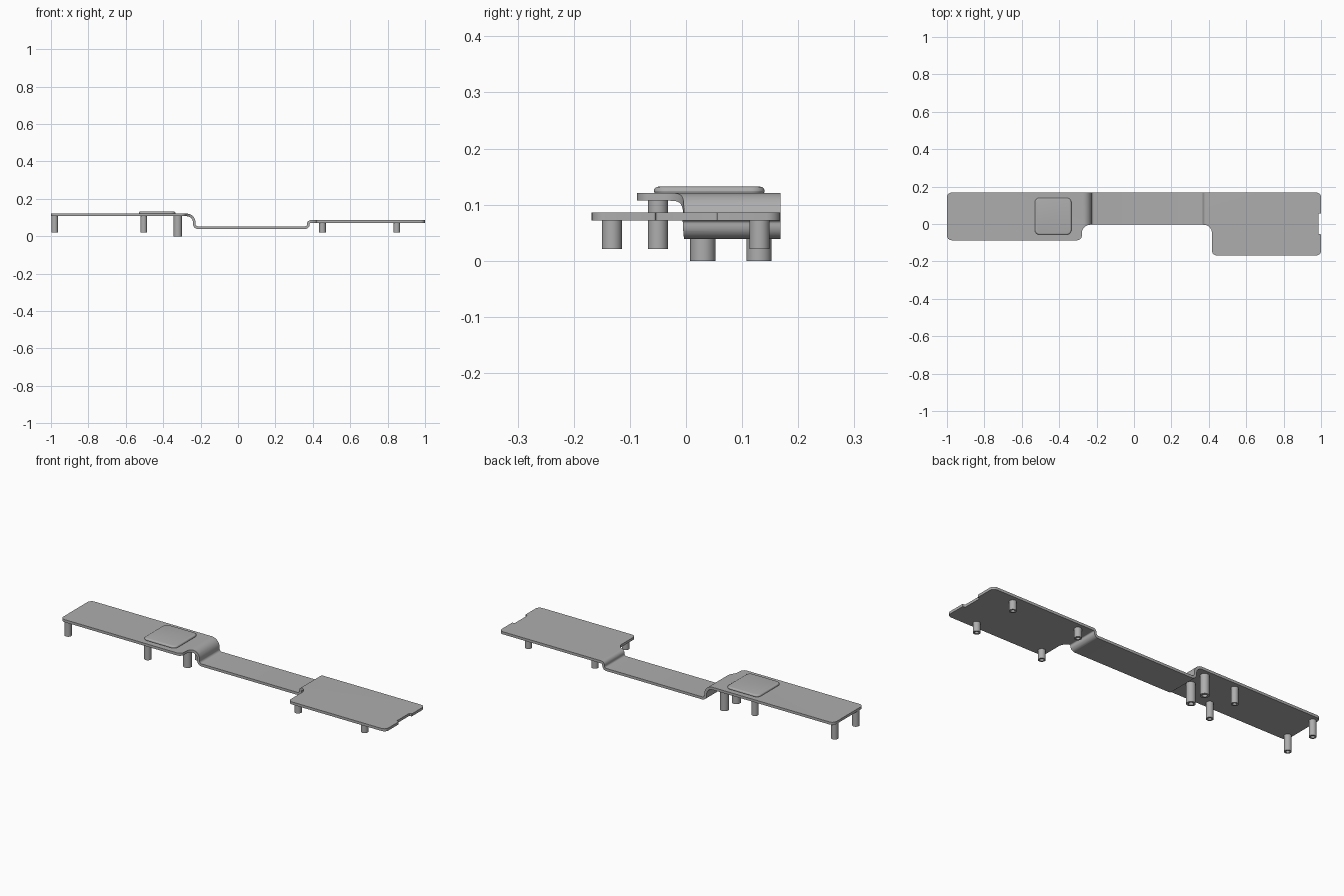
import bpy, bmesh, math
from mathutils import Vector

cube = bpy.data.objects.get("Cube")
if cube:
    bpy.data.objects.remove(cube)

GREY = bpy.data.materials.new("satin_grey")
GREY.use_nodes = True
GREY.diffuse_color = (0.42, 0.42, 0.42, 1)
GREY.node_tree.nodes["Principled BSDF"].inputs["Base Color"].default_value = (0.42, 0.42, 0.42, 1)


def rounded(corners, steps=8):
    """Closed outline from (u, v, radius) corners, with arcs at the corners."""
    out = []
    for i, (u, v, r) in enumerate(corners):
        p = Vector((u, v))
        if r == 0:
            out.append(p)
            continue
        a = (Vector(corners[i - 1][:2]) - p).normalized()
        b = (Vector(corners[(i + 1) % len(corners)][:2]) - p).normalized()
        c = p + (a + b) * r          # all corners are right angles
        for k in range(steps + 1):
            t = k / steps * math.pi / 2
            out.append(c - b * r * math.cos(t) - a * r * math.sin(t))
    return out


def extrude(name, outline, to3d, push):
    bm = bmesh.new()
    face = bm.faces.new([bm.verts.new(to3d(p)) for p in outline])
    res = bmesh.ops.extrude_face_region(bm, geom=[face])
    bmesh.ops.translate(bm, vec=push, verts=[g for g in res["geom"] if isinstance(g, bmesh.types.BMVert)])
    bmesh.ops.recalc_face_normals(bm, faces=bm.faces)
    return finish(name, bm)


def finish(name, bm):
    mesh = bpy.data.meshes.new(name)
    bm.to_mesh(mesh)
    bm.free()
    mesh.materials.append(GREY)
    obj = bpy.data.objects.new(name, mesh)
    bpy.context.collection.objects.link(obj)
    return obj


def apply_modifier(obj, mod):
    bpy.context.view_layer.objects.active = obj
    bpy.ops.object.modifier_apply(modifier=mod.name)


def smooth(obj):
    bpy.ops.object.select_all(action="DESELECT")
    obj.select_set(True)
    bpy.context.view_layer.objects.active = obj
    bpy.ops.object.shade_smooth_by_angle(angle=math.radians(35))


# Folded strip: side profile swept across the depth
HIGH, LOW, MID, T = 0.121, 0.086, 0.053, 0.014
LEFT, RIGHT = -0.227, 0.369
profile = rounded([
    (-1.1, HIGH, 0), (LEFT, HIGH, 0.047), (LEFT, MID, 0.013),
    (RIGHT, MID, 0.01), (RIGHT, LOW, 0.02), (1.1, LOW, 0),
    (1.1, LOW - T, 0), (RIGHT + T, LOW - T, 0.006), (RIGHT + T, MID - T, 0.024),
    (LEFT - T, MID - T, 0.027), (LEFT - T, HIGH - T, 0.033), (-1.1, HIGH - T, 0)])
panel = extrude("folded_panel", profile, lambda p: (p.x, -0.25, p.y), (0, 0.5, 0))

# Plan outline with the end notch, used to trim the strip
BACK = 0.168
plan = rounded([
    (-1, -0.087, 0.025), (-0.279, -0.087, 0.025), (-0.279, -0.004, 0.045),
    (0.417, -0.004, 0.045), (0.417, -BACK, 0.025), (1, -BACK, 0.025),
    (1, -0.054, 0.004), (0.986, -0.054, 0.004), (0.986, 0.055, 0.004), (1, 0.055, 0.004),
    (1, BACK, 0.025), (-1, BACK, 0.025)])
trim = extrude("trim_outline", plan, lambda p: (p.x, p.y, -0.1), (0, 0, 0.4))
cut = panel.modifiers.new("trim", "BOOLEAN")
cut.operation, cut.solver, cut.object = "INTERSECT", "EXACT", trim
apply_modifier(panel, cut)
bpy.data.objects.remove(trim)
smooth(panel)

# Raised pad with a softened top edge
pad_plan = rounded([(-0.53, -0.057, 0.025), (-0.335, -0.057, 0.025),
                    (-0.335, 0.14, 0.025), (-0.53, 0.14, 0.025)])
pad = extrude("raised_pad", pad_plan, lambda p: (p.x, p.y, HIGH - 0.004), (0, 0, 0.015))
bevel = pad.modifiers.new("soft_edge", "BEVEL")
bevel.width, bevel.segments = 0.008, 4
bevel.limit_method, bevel.angle_limit = "ANGLE", math.radians(60)
apply_modifier(pad, bevel)
smooth(pad)


# Hollow standoffs below the plates
def standoff(name, x, y, r, bottom, top):
    rings = [(r, top), (r, bottom), (r * 0.55, bottom), (r * 0.55, top - 0.01)]
    bm = bmesh.new()
    n, loops = 32, []
    for rad, z in rings:
        loops.append([bm.verts.new((x + rad * math.cos(math.tau * i / n),
                                    y + rad * math.sin(math.tau * i / n), z)) for i in range(n)])
    for a, b in zip(loops, loops[1:]):
        for i in range(n):
            j = (i + 1) % n
            bm.faces.new((a[i], b[i], b[j], a[j]))
    bm.faces.new(loops[0])
    bm.faces.new(loops[-1][::-1])
    bmesh.ops.recalc_face_normals(bm, faces=bm.faces)
    smooth(finish(name, bm))


for x in (-0.98, -0.504):
    for side, y in (("front", -0.05), ("back", 0.131)):
        standoff(f"high_{side}_standoff", x, y, 0.018, 0.021, HIGH - T + 0.001)
for side, y in (("front", 0.03), ("back", 0.13)):
    standoff(f"thick_{side}_standoff", -0.322, y, 0.0225, 0, HIGH - T + 0.001)
for x in (0.452, 0.849):
    for side, y in (("front", -0.132), ("back", 0.131)):
        standoff(f"low_{side}_standoff", x, y, 0.018, 0.021, LOW - T + 0.001)
